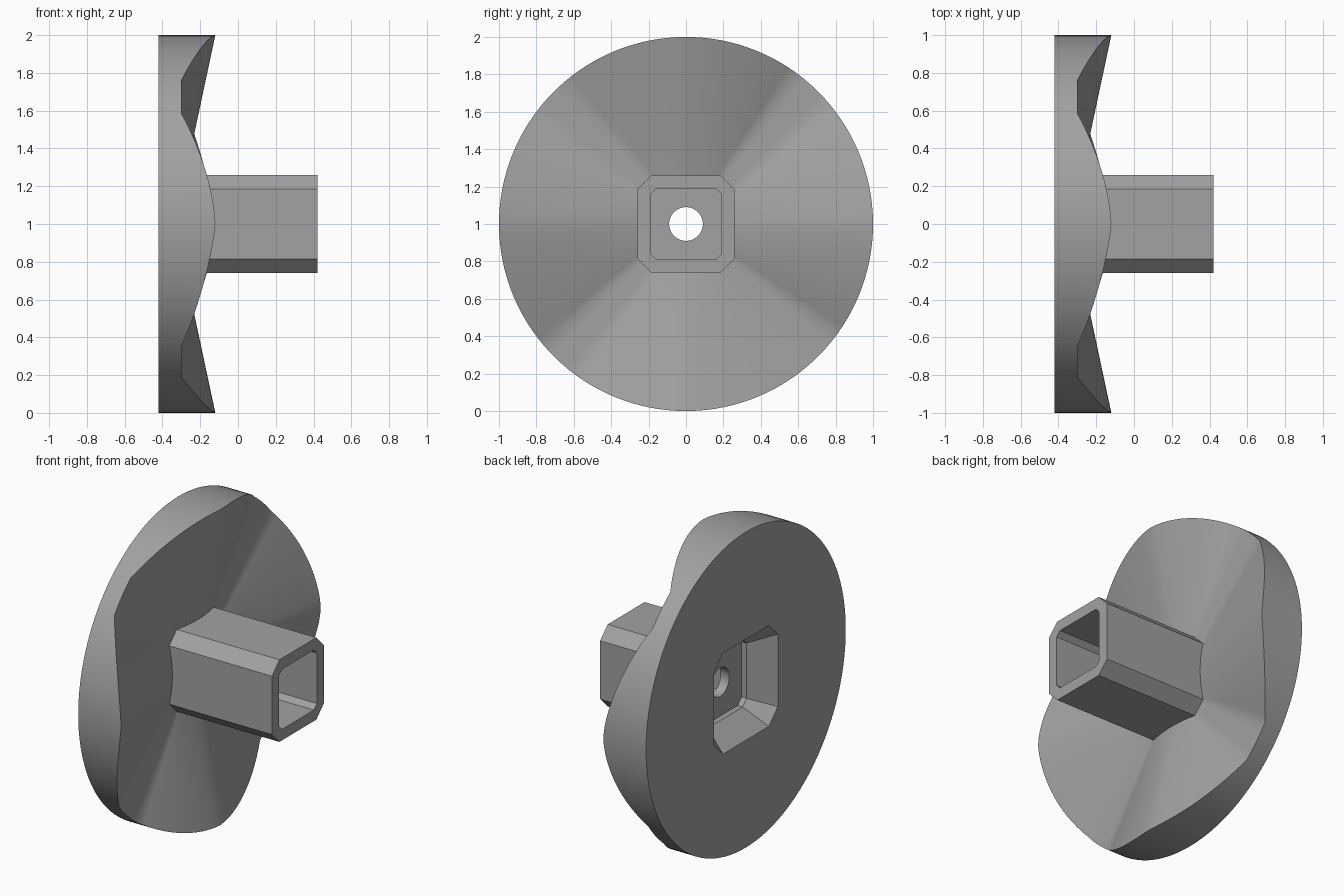
import bpy, bmesh, math

if "Cube" in bpy.data.objects:
    bpy.data.objects.remove(bpy.data.objects["Cube"])

FALL, RISE = 35.8, 40.5      # valley edges, degrees either side of each crest
CREST, VALLEY = -0.12, -0.30

# One quadrant of angles, clockwise from a valley edge to the next one
quad = [-RISE + RISE * i / 14 for i in range(14)]
quad += [FALL * i / 13 for i in range(14)]
quad += [FALL + (90 - RISE - FALL) * i / 4 for i in range(1, 4)]
stations = [(k, a) for k in range(4) for a in quad]


def polar(k, a, r):
    t = math.radians(90 * k + a)
    return r * math.sin(t), r * math.cos(t)


def circle(x, r):
    return [(x, *polar(k, a, r)) for k, a in stations]


def rim():
    ring = []
    for k, a in stations:
        if a > FALL:
            drop = 1
        elif a >= 0:
            drop = (a / FALL) ** 1.6
        else:
            drop = (-a / RISE) ** 1.35
        ring.append((CREST + (VALLEY - CREST) * drop, *polar(k, a, 1)))
    return ring


def chamfered_square(x, h, c, bow=0.0):
    """Square of half size h with corners cut by c; bow lifts the side middles."""
    ring = []
    for k, a in stations:
        s = h - c
        if a <= FALL:
            f = a / (FALL if a >= 0 else RISE)
            u, v, lift = s * f, h, bow * (1 - f * f)
        else:
            f = (a - FALL) / (90 - RISE - FALL)
            u, v, lift = s + c * f, h - c * f, 0
        for _ in range(k):
            u, v = v, -u
        ring.append((x + lift, u, v))
    return ring


def blend(p, q, f):
    return [tuple(m + (n - m) * f for m, n in zip(a, b)) for a, b in zip(p, q)]


edge = rim()
root = chamfered_square(VALLEY, 0.26, 0.075, 0.022)
rings = [circle(-0.42, 1), edge]
rings += [blend(edge, root, i / 8) for i in range(1, 8)]     # wavy front face
rings += [
    root,
    chamfered_square(0.42, 0.26, 0.075),      # square tube, outside
    chamfered_square(0.42, 0.19, 0.03),       # tube bore
    chamfered_square(-0.18, 0.19, 0.03),
    circle(-0.18, 0.09),                      # round hole through the web
    circle(-0.24, 0.09),
    chamfered_square(-0.24, 0.215, 0.04),     # tapered pocket in the back
    chamfered_square(-0.275, 0.215, 0.04),
    chamfered_square(-0.42, 0.32, 0.09),
]

bm = bmesh.new()
verts = [[bm.verts.new((x, y, z + 1)) for x, y, z in ring] for ring in rings]
n = len(stations)
for i, ring in enumerate(verts):
    nxt = verts[(i + 1) % len(verts)]
    for j in range(n):
        m = (j + 1) % n
        bm.faces.new((ring[j], ring[m], nxt[m], nxt[j]))
bmesh.ops.recalc_face_normals(bm, faces=bm.faces)
mesh = bpy.data.meshes.new("wavy_disc_with_square_tube")
bm.to_mesh(mesh)
bm.free()

disc = bpy.data.objects.new("wavy_disc_with_square_tube", mesh)
bpy.context.collection.objects.link(disc)
grey = bpy.data.materials.new("grey")
grey.diffuse_color = (0.36, 0.36, 0.36, 1)
grey.use_nodes = True
grey.node_tree.nodes["Principled BSDF"].inputs["Base Color"].default_value = grey.diffuse_color
mesh.materials.append(grey)

bpy.context.view_layer.objects.active = disc
disc.select_set(True)
bpy.ops.object.shade_smooth_by_angle(angle=math.radians(25))
